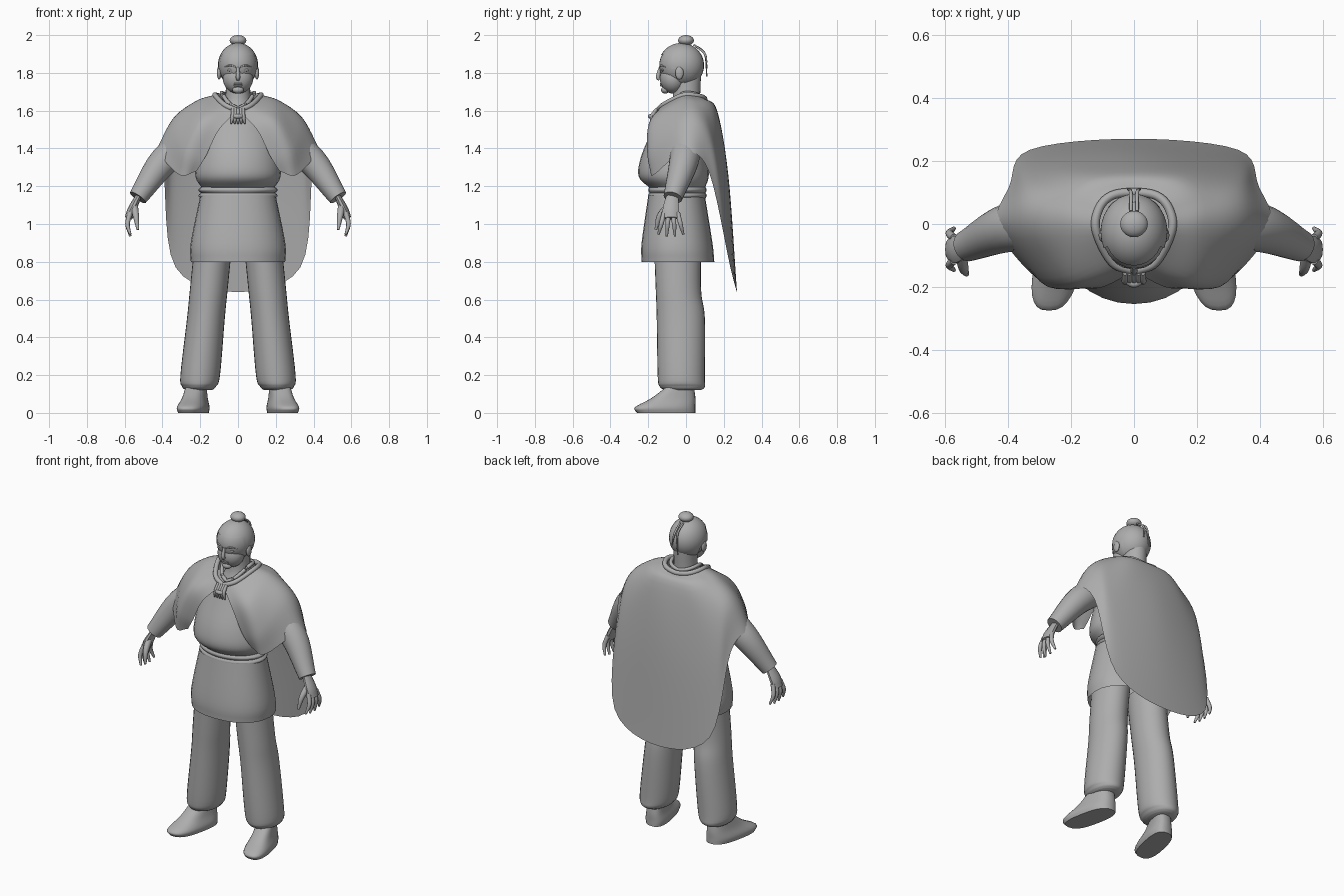
import bpy, bmesh, math
from mathutils import Vector

cube = bpy.data.objects.get("Cube")
if cube:
    bpy.data.objects.remove(cube, do_unlink=True)

GREY = (0.42, 0.42, 0.42, 1)
clay = bpy.data.materials.new("clay grey")
clay.use_nodes = True
clay.diffuse_color = GREY
clay.node_tree.nodes["Principled BSDF"].inputs["Base Color"].default_value = GREY
parts = []


def spline(points, steps):
    """Smooth curve through tuples of any length."""
    points = [Vector(point) for point in points]
    before = points[0] * 2 - points[1]
    after = points[-1] * 2 - points[-2]
    padded = [before] + points + [after]
    curve = []
    for a, b, c, d in zip(padded, padded[1:], padded[2:], padded[3:]):
        leave, arrive = (c - a) / 2, (d - b) / 2
        for step in range(steps):
            t = step / steps
            square = (c - b) * 3 - leave * 2 - arrive
            cubic = (b - c) * 2 + leave + arrive
            curve.append(b + leave * t + square * t * t + cubic * t * t * t)
    return curve + [points[-1]]


def circle(sides, power=1):
    """Cosine and sine pairs around a full turn; a power below one makes it boxy."""
    def bend(value):
        return math.copysign(abs(value) ** power, value)
    angles = [math.tau * i / sides for i in range(sides)]
    return [(bend(math.cos(angle)), bend(math.sin(angle))) for angle in angles]


def skin(name, rows, closed=True, caps=True, mirror=False, keep=None):
    """Bridge rows of points into one surface."""
    bm = bmesh.new()
    grid = [[bm.verts.new(point) for point in row] for row in rows]
    count = len(grid[0])
    for lower, upper in zip(grid, grid[1:]):
        for i in range(count if closed else count - 1):
            j = (i + 1) % count
            bm.faces.new((lower[i], lower[j], upper[j], upper[i]))
    if caps:
        bm.faces.new(grid[0])
        bm.faces.new(grid[-1])
    bmesh.ops.recalc_face_normals(bm, faces=bm.faces)
    if keep:
        unwanted = [face for face in bm.faces if not keep(face.calc_center_median())]
        bmesh.ops.delete(bm, geom=unwanted, context="FACES")
    mesh = bpy.data.meshes.new(name)
    bm.to_mesh(mesh)
    bm.free()
    mesh.materials.append(clay)
    obj = bpy.data.objects.new(name, mesh)
    bpy.context.collection.objects.link(obj)
    if mirror:
        obj.modifiers.new("Mirror", "MIRROR")
    parts.append(obj)


def loft(name, rings, sides=28, steps=5, centre=0, skew=0, lean=0, power=1, **options):
    """Rings are height, half width, front y, back y; skew and lean shift x along y and z."""
    rows = []
    for z, half_width, front, back in spline(rings, steps):
        middle, half_depth = (front + back) / 2, (back - front) / 2
        row = []
        for cosine, sine in circle(sides, power):
            y = middle + half_depth * sine
            row.append((centre + half_width * cosine + skew * y + lean * z, y, z))
        rows.append(row)
    skin(name, rows, **options)


def tube(name, points, sides=10, steps=5, flat=1, **options):
    """Points are x, y, z, radius; flat squeezes the section sideways."""
    path = spline(points, steps)
    rows = []
    for i, point in enumerate(path):
        following, previous = path[min(i + 1, len(path) - 1)], path[max(i - 1, 0)]
        tangent = (following - previous).xyz.normalized()
        reference = Vector((0, 0, 1)) if abs(tangent.z) < 0.5 else Vector((0, 1, 0))
        across = tangent.cross(reference).normalized()
        along = tangent.cross(across)
        rows.append([point.xyz + (across * cosine * flat + along * sine) * point.w
                     for cosine, sine in circle(sides)])
    skin(name, rows, **options)


def ball(name, centre, size, bands=14, **options):
    """Ellipsoid from stacked rings."""
    x, y, z = centre
    width, depth, height = size
    rings = []
    for band in range(bands):
        angle = math.pi * (band + 0.2) / (bands - 0.6)
        spread = math.sin(angle)
        rings.append((z - height * math.cos(angle), width * spread,
                      y - depth * spread, y + depth * spread))
    loft(name, rings, steps=1, centre=x, **options)


# Body, double belt and tunic skirt
loft("torso", [(1.19, .19, -.19, .1), (1.25, .225, -.25, .12), (1.35, .22, -.24, .12),
               (1.5, .2, -.18, .13), (1.6, .15, -.14, .1)])
for label, low in (("lower_belt", 1.13), ("upper_belt", 1.16)):
    loft(label, [(low, .19, -.19, .1), (low + .02, .21, -.2, .11), (low + .04, .19, -.19, .1)])
loft("tunic_skirt", [(.8, .25, -.235, .15), (.9, .25, -.235, .14), (1.15, .2, -.2, .1)],
     caps=False, power=.9)

# Baggy trousers and shoes that point outward
loft("trouser_legs", [(.12, .07, -.11, .08), (.14, .09, -.14, .1), (.2, .105, -.15, .1),
                      (.5, .1, -.155, .1), (.65, .1, -.16, .08), (.9, .1, -.17, .08)],
     centre=.22, lean=-.1, mirror=True)
loft("shoes", [(0, .07, -.26, .05), (.03, .075, -.27, .05), (.08, .06, -.18, .05),
               (.15, .05, -.09, .04)], centre=.215, skew=-.2, power=.75, mirror=True)

# Sleeves
tube("sleeves", [(.22, 0, 1.46, .08), (.39, -.01, 1.335, .078), (.53, -.07, 1.14, .05)],
     sides=20, mirror=True)

# Hands with curled fingers and a forward thumb
tube("palms", [(.52, -.07, 1.16, .03), (.56, -.08, 1.08, .045), (.58, -.08, 1.03, .04)],
     flat=.5, mirror=True)
for i, label in enumerate(("index", "middle", "ring", "little")):
    fan = i - 1.5
    y = -.08 + .024 * fan
    tip = .93 + .01 * abs(fan)
    tube(label + "_fingers", [(.57, y, 1.06, .013), (.585, y + .01 * fan, 1, .012),
                              (.57, y + .02 * fan, tip, .006)], mirror=True)
tube("thumbs", [(.55, -.09, 1.1, .02), (.54, -.14, 1.04, .016), (.53, -.16, .97, .007)],
     mirror=True)

# Cape: columns run from neck to hem, from the front edge round to the middle of the back
half = [
    [(0, -.15, 1.6), (.1, -.2, 1.5), (.17, -.2, 1.36), (.22, -.18, 1.28)],
    [(.07, -.12, 1.63), (.2, -.18, 1.55), (.28, -.19, 1.4), (.31, -.17, 1.26)],
    [(.12, -.02, 1.68), (.22, -.02, 1.645), (.34, -.02, 1.55), (.435, -.01, 1.38)],
    [(.11, .05, 1.68), (.22, .08, 1.635), (.34, .11, 1.5), (.395, .12, 1.28)],
    [(.07, .09, 1.67), (.16, .15, 1.6), (.29, .19, 1.25), (.33, .235, .77)],
    [(0, .1, 1.66), (0, .165, 1.6), (0, .225, 1.25), (0, .27, .64)],
]
other_half = [[(-x, y, z) for x, y, z in column] for column in reversed(half[:-1])]
columns = [spline(column, 6) for column in half + other_half]
cape_rows = [spline(row, 6) for row in zip(*columns)]
skin("cape", cape_rows, closed=False, caps=False)

# Rolled collar on the cape's neck edge, and a smaller shirt collar inside it
neck_edge = cape_rows[0]
tube("cape_collar", [(x, y, z, .014) for x, y, z in neck_edge], steps=1)
tube("shirt_collar", [(x * .7, y * .75, z + .01, .011) for x, y, z in neck_edge], steps=1)

# Gathered knot at the throat
for i in range(-2, 3):
    x = .014 * i
    tube("knot_fold", [(x, -.155, 1.61, .008), (x, -.18, 1.57, .011), (x * 1.3, -.18, 1.53, .004)])
tube("knot_band", [(-.035, -.17, 1.57, .01), (0, -.19, 1.57, .012), (.035, -.17, 1.57, .01)])

# Neck, skull and jaw
loft("neck", [(1.6, .09, -.09, .08), (1.67, .067, -.07, .075), (1.8, .065, -.07, .08)])
skull_centre = Vector((0, -.025, 1.84))
skull_size = Vector((.103, .117, .115))
ball("skull", skull_centre, skull_size)
ball("jaw", (0, -.068, 1.77), (.08, .07, .08))
ball("chin", (0, -.11, 1.71), (.03, .022, .02))


def in_hair(point):
    """Hairline: high on the brow, in front of the ear, then down to the nape."""
    temple = -.07 if point.z > 1.82 else 0
    return point.z > 1.89 or point.y > temple


ball("hair", skull_centre, skull_size * 1.03, bands=30, caps=False, keep=in_hair)

# Topknot and loose strands
ball("topknot", (0, 0, 1.972), (.044, .042, .028))
for x, end in ((-.01, 1.78), (.01, 1.83)):
    tube("loose_strand", [(x, .04, 1.95, .005), (x, .1, 1.9, .006), (x * 2, .11, end, .003)])

# Face features
tube("nose", [(0, -.137, 1.83, .007), (0, -.148, 1.78, .012), (0, -.138, 1.765, .009)])
tube("brows", [(.01, -.139, 1.83, .004), (.04, -.13, 1.84, .005), (.07, -.108, 1.83, .003)],
     mirror=True)
ball("eyes", (.04, -.123, 1.815), (.017, .008, .007), mirror=True)
for label, z in (("upper_lip", 1.743), ("lower_lip", 1.733)):
    ball(label, (0, -.128, z), (.025, .01, .006))
ball("ears", (.1, -.035, 1.8), (.012, .022, .035), mirror=True)

# Smooth shading with crisp edges
bpy.ops.object.select_all(action="DESELECT")
for obj in parts:
    obj.select_set(True)
bpy.context.view_layer.objects.active = parts[0]
bpy.ops.object.shade_smooth_by_angle(angle=math.radians(45))
